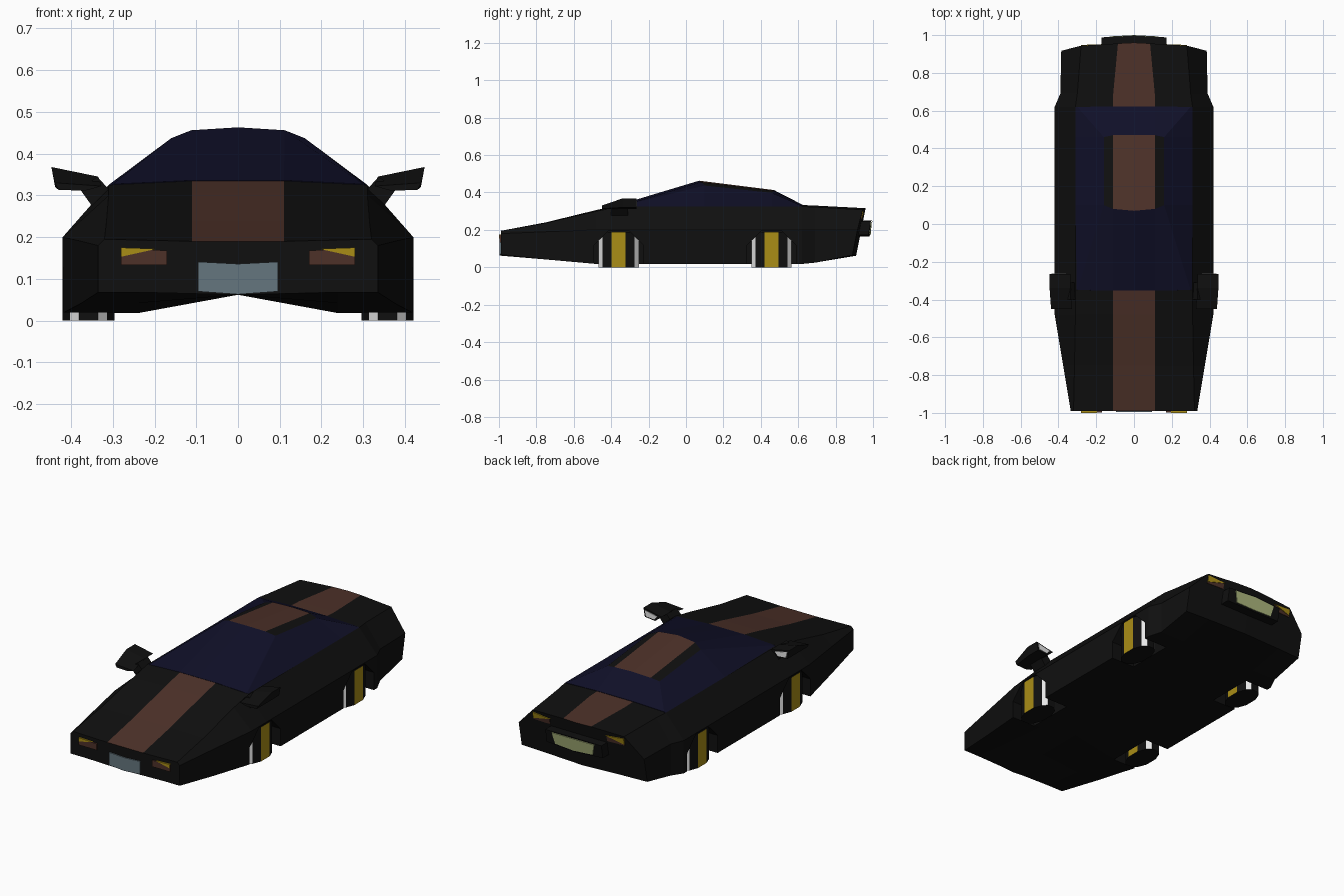
import bpy, bmesh, math

if "Cube" in bpy.data.objects:
    bpy.data.objects.remove(bpy.data.objects["Cube"])


def material(name, r, g, b):
    m = bpy.data.materials.new(name)
    m.diffuse_color = (r, g, b, 1)
    m.use_nodes = True
    m.node_tree.nodes["Principled BSDF"].inputs["Base Color"].default_value = m.diffuse_color
    return m


BLACK = material("black paint", 0.005, 0.005, 0.005)
BLUE = material("dark blue glass", 0.005, 0.005, 0.021)
BROWN = material("brown stripe", 0.075, 0.031, 0.022)
GOLD = material("gold", 0.40, 0.27, 0.008)
WHITE = material("white", 0.8, 0.8, 0.8)
GREY = material("blue grey plate", 0.13, 0.18, 0.21)
GREEN = material("pale green plate", 0.42, 0.48, 0.21)


def make(name, verts, faces, mats, indices=None):
    mesh = bpy.data.meshes.new(name)
    mesh.from_pydata(verts, [], faces)
    for m in mats:
        mesh.materials.append(m)
    for i, p in enumerate(mesh.polygons):
        p.material_index = indices[i] if indices else 0
    bm = bmesh.new()
    bm.from_mesh(mesh)
    bmesh.ops.recalc_face_normals(bm, faces=bm.faces)
    bm.to_mesh(mesh)
    bm.free()
    ob = bpy.data.objects.new(name, mesh)
    bpy.context.collection.objects.link(ob)
    return ob


def loft(name, halves, mats, colour):
    """Skin mirrored half sections; colour(segment, band) picks the material."""
    n = len(halves[0])
    size = 2 * n - 2
    verts, faces, idx = [], [], []
    for h in halves:
        verts += h + [(-x, y, z) for x, y, z in reversed(h[1:-1])]
    for i in range(len(halves) - 1):
        for j in range(size):
            a, b = i * size + j, i * size + (j + 1) % size
            faces.append((a, b, b + size, a + size))
            idx.append(colour(i, j if j < n - 1 else size - 1 - j))
    for start in (0, (len(halves) - 1) * size):
        faces.append([start + k for k in range(n)])
        faces.append([start + k % size for k in range(n - 1, size + 1)])
        idx += [0, 0]
    return make(name, verts, faces, mats, idx)


def prism(name, pts, back, front, mat, s=1):
    """Extrude an x-z outline between two surfaces y = f(x, z)."""
    n = len(pts)
    verts = [(s * x, f(x, z), z) for f in (back, front) for x, z in pts]
    faces = [list(range(n)), list(range(n, 2 * n))]
    faces += [(k, (k + 1) % n, (k + 1) % n + n, k + n) for k in range(n)]
    return make(name, verts, faces, [mat])


def at(y):
    return lambda x, z: y


def tail(offset=0.0):
    # slanted, slightly pointed rear surface
    return lambda x, z: 0.91 + 0.05 * (z - 0.065) / 0.25 - 0.02 * x / 0.385 + offset


# body: y, half width, sill z, shoulder z, deck edge x, z, stripe x, z
stations = [
    (-0.99, 0.335, 0.068, 0.18, 0.32, 0.195, 0.11, 0.190),
    (-0.75, 0.375, 0.042, 0.19, 0.315, 0.237, 0.11, 0.24),
    (-0.48, 0.42, 0.018, 0.2, 0.31, 0.30, 0.11, 0.306),
    (-0.35, 0.42, 0.018, 0.2, 0.31, 0.325, 0.11, 0.335),
    (0.62, 0.42, 0.018, 0.2, 0.31, 0.325, 0.11, 0.333),
    (0.69, 0.39, 0.025, 0.2, 0.30, 0.322, 0.11, 0.33),
    (None, 0.385, 0.065, 0.2, 0.28, 0.308, 0.085, 0.316),
]
sections = []
for y, xw, zb, zs, xt, zt, xs, zc in stations:
    f = tail() if y is None else at(y)
    pts = [(0, 0.062), (0.24, zb), (xw, zb), (xw, zs), (xt, zt), (xs, zc), (0, zc)]
    sections.append([(x, f(x, z), z) for x, z in pts])
body = loft("body", sections, [BLACK, BROWN],
            lambda i, j: 1 if j == 5 and i != 3 else 0)

# wheel arches cut out of the body
FRONT_Y, REAR_Y = -0.36, 0.457
for s in (1, -1):
    for yc in (FRONT_Y, REAR_Y):
        arch = [(yc + 0.145 * math.cos(a), 0.06 + 0.145 * math.sin(a))
                for a in (math.radians(22.5 + 36 * 1.25 * k) for k in range(8))]
        verts = [(s * x, y, z) for x in (0.275, 0.5) for y, z in arch]
        faces = [list(range(8)), list(range(8, 16))]
        faces += [(k, (k + 1) % 8, (k + 1) % 8 + 8, k + 8) for k in range(8)]
        cutter = make("arch_cutter", verts, faces, [BLACK])
        cutter.hide_render = True
        mod = body.modifiers.new("arch", "BOOLEAN")
        mod.operation = "DIFFERENCE"
        mod.solver = "EXACT"
        mod.object = cutter
        bpy.context.view_layer.objects.active = body
        bpy.ops.object.modifier_apply(modifier=mod.name)
        bpy.data.objects.remove(cutter)

# cabin: glass all round with a striped roof panel
cabin = [
    [(0, -0.35, 0.31), (0.31, -0.35, 0.322), (0.30, -0.35, 0.327), (0.11, -0.352, 0.336), (0, -0.352, 0.336)],
    [(0, 0.10, 0.31), (0.31, 0.10, 0.325), (0.16, 0.10, 0.437), (0.112, 0.08, 0.456), (0, 0.07, 0.463)],
    [(0, 0.46, 0.31), (0.31, 0.46, 0.325), (0.16, 0.46, 0.398), (0.112, 0.47, 0.409), (0, 0.47, 0.413)],
    [(0, 0.62, 0.31), (0.31, 0.62, 0.325), (0.30, 0.62, 0.328), (0.11, 0.622, 0.335), (0, 0.622, 0.335)],
]
loft("cabin", cabin, [BLUE, BLACK, BROWN],
     lambda i, j: {2: 1, 3: 2}.get(j, 0) if i == 1 else 0)

# wheels: upright oval drums with gold and white bands
half = [-70, -48, -19, 19, 48, 70]
angles = half + [a + 180 for a in half]
band = [1, 0, 2, 0, 1, 0] * 2
for s, side in ((1, "right"), (-1, "left")):
    for yc, end in ((FRONT_Y, "front"), (REAR_Y, "rear")):
        n = len(angles)
        verts = [(s * (0.358 + 0.066 * math.cos(math.radians(a))),
                  yc + 0.115 * math.sin(math.radians(a)), z)
                 for z in (0, 0.19) for a in angles]
        faces = [(k, (k + 1) % n, (k + 1) % n + n, k + n) for k in range(n)]
        faces += [list(range(n)), list(range(n, 2 * n))]
        make(f"{end}_{side}_wheel", verts, faces, [BLACK, WHITE, GOLD], band + [0, 0])

    # wing mirrors
    head = [(0.335, 0.345), (0.447, 0.368), (0.438, 0.32), (0.375, 0.313)]
    low = [(x - 0.008, 0.31 + (z - 0.31) * 0.35) for x, z in head]
    verts = [(s * x, y, z) for y, ring in ((-0.265, head), (-0.34, head), (-0.45, low))
             for x, z in ring]
    faces = [(0, 1, 2, 3), (8, 9, 10, 11)]
    faces += [(r + k, r + (k + 1) % 4, r + (k + 1) % 4 + 4, r + k + 4)
              for r in (0, 4) for k in range(4)]
    make(f"{side}_mirror", verts, faces, [BLACK])
    prism(f"{side}_mirror_stalk", [(0.31, 0.315), (0.337, 0.345), (0.378, 0.314), (0.35, 0.275)],
          at(-0.40), at(-0.31), BLACK, s)
    prism(f"{side}_mirror_glass", [(0.36, 0.342), (0.437, 0.358), (0.43, 0.326), (0.38, 0.321)],
          at(-0.266), at(-0.262), WHITE, s)

    # headlights and tail lights: brown lens with a gold corner
    prism(f"{side}_headlight", [(0.17, 0.133), (0.17, 0.168), (0.28, 0.172), (0.28, 0.133)],
          at(-0.988), at(-0.997), BROWN, s)
    prism(f"{side}_headlight_corner", [(0.195, 0.172), (0.28, 0.175), (0.28, 0.153)],
          at(-0.99), at(-1.0), GOLD, s)
    prism(f"{side}_tail_light", [(0.175, 0.255), (0.175, 0.285), (0.28, 0.29), (0.28, 0.255)],
          tail(-0.002), tail(0.003), BROWN, s)
    prism(f"{side}_tail_light_corner", [(0.17, 0.288), (0.28, 0.297), (0.28, 0.262)],
          tail(-0.002), tail(0.006), GOLD, s)

# front plate
prism("front_plate", [(-0.096, 0.07), (-0.096, 0.141), (0, 0.136), (0.096, 0.141), (0.096, 0.07), (0, 0.063)],
      at(-0.988), at(-0.996), GREY)


# rear plate holder with its plate
def holder(offset):
    return lambda x, z: 0.982 + 0.015 * (z - 0.165) / 0.085 - 0.008 * abs(x) / 0.17 + offset


prism("rear_plate_holder", [(-0.172, 0.172), (-0.172, 0.245), (0, 0.25), (0.172, 0.245), (0.172, 0.172), (0, 0.165)],
      at(0.92), holder(0), BLACK)
prism("rear_plate", [(-0.115, 0.178), (-0.13, 0.24), (0, 0.244), (0.13, 0.24), (0.115, 0.178), (0, 0.172)],
      holder(-0.002), holder(0.004), GREEN)
